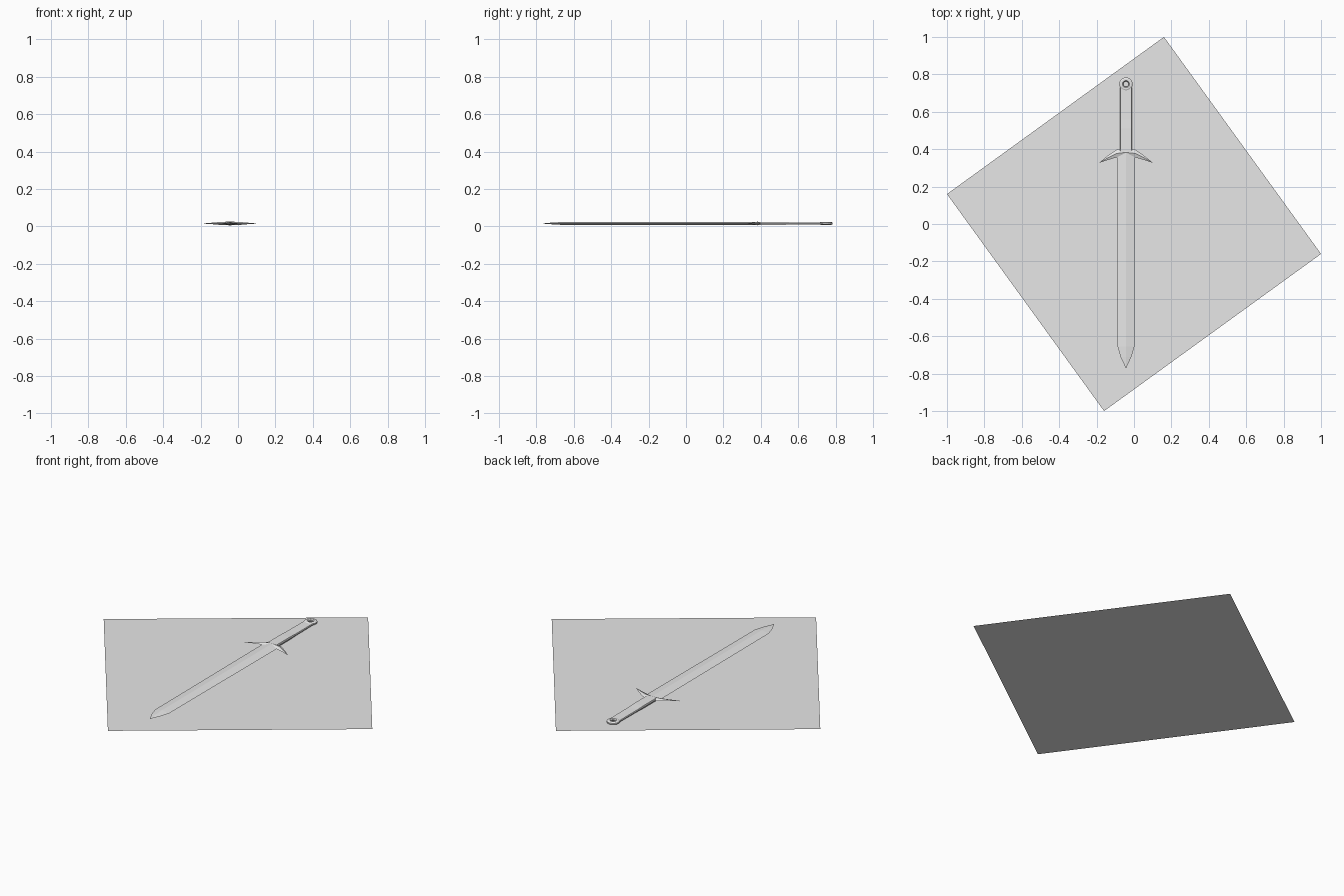
import bpy, bmesh, math

if "Cube" in bpy.data.objects:
    bpy.data.objects.remove(bpy.data.objects["Cube"])

AXIS_X, MID_Z = -0.043, 0.0155

grey = bpy.data.materials.new("light grey")
grey.diffuse_color = (0.8, 0.8, 0.8, 1)
grey.use_nodes = True
grey.node_tree.nodes["Principled BSDF"].inputs["Base Color"].default_value = grey.diffuse_color


def finish(name, bm):
    bmesh.ops.remove_doubles(bm, verts=bm.verts, dist=1e-5)
    bmesh.ops.recalc_face_normals(bm, faces=bm.faces)
    me = bpy.data.meshes.new(name)
    bm.to_mesh(me)
    bm.free()
    me.materials.append(grey)
    ob = bpy.data.objects.new(name, me)
    bpy.context.collection.objects.link(ob)
    return ob


def loft(bm, rings, caps=True, closed=False):
    """Skin a list of point rings with quads."""
    vr = [[bm.verts.new(p) for p in r] for r in rings]
    n = len(vr[0])
    pairs = list(zip(vr, vr[1:])) + ([(vr[-1], vr[0])] if closed else [])
    for a, b in pairs:
        for i in range(n):
            j = (i + 1) % n
            bm.faces.new((a[i], a[j], b[j], b[i]))
    if caps:
        bm.faces.new(vr[0])
        bm.faces.new(vr[-1])


# Ground sheet: flat square, turned on the floor
bm = bmesh.new()
corners = [(0.16, 1), (-1, 0.16), (-0.16, -1), (1, -0.16)]
bm.faces.new([bm.verts.new((x, y, 0)) for x, y in corners])
ground = finish("ground_sheet", bm)
if ground.data.polygons[0].normal.z < 0:
    ground.data.flip_normals()

# Blade: diamond section with a central ridge, tapering to the tip
bm = bmesh.new()
stations = [(0.38, 0.049, 0.009), (-0.655, 0.045, 0.008),
            (-0.71, 0.029, 0.005), (-0.77, 0.001, 0.0005)]
loft(bm, [[(AXIS_X + w, y, MID_Z), (AXIS_X, y, MID_Z + h),
           (AXIS_X - w, y, MID_Z), (AXIS_X, y, MID_Z - h)]
          for y, w, h in stations])
finish("blade", bm)

# Guard: two arms swept towards the blade, thinning to points
bm = bmesh.new()
arm = [(0, 0.383, 0.025, 0.010), (0.05, 0.377, 0.021, 0.008),
       (0.095, 0.355, 0.012, 0.004), (0.142, 0.328, 0.001, 0.0008)]
full = [(-d, y, w, h) for d, y, w, h in reversed(arm[1:])] + arm
loft(bm, [[(AXIS_X + d, y + w, MID_Z), (AXIS_X + d, y, MID_Z + h),
           (AXIS_X + d, y - w, MID_Z), (AXIS_X + d, y, MID_Z - h)]
          for d, y, w, h in full])
finish("guard", bm)

# Grip: flat bar with bevelled sides, slimmer towards the pommel
bm = bmesh.new()
bar = [(0.385, 0.032, 0.008), (0.51, 0.032, 0.008),
       (0.56, 0.032, 0.006), (0.73, 0.031, 0.005)]
loft(bm, [[(AXIS_X + sx * w * k, y, MID_Z + sz * h)
           for sx, sz, k in ((1, 0, 1), (1, 1, .92), (-1, 1, .92),
                             (-1, 0, 1), (-1, -1, .92), (1, -1, .92))]
          for y, w, h in bar])
finish("grip", bm)

# Pommel: bevelled disc with a central hole
bm = bmesh.new()
section = [(0.036, -0.004), (0.036, 0.004), (0.028, 0.008),
           (0.019, 0.008), (0.014, 0.003), (0.014, -0.003),
           (0.019, -0.008), (0.028, -0.008)]
N = 20
loft(bm, [[(AXIS_X + r * math.cos(math.tau * i / N),
            0.748 + r * math.sin(math.tau * i / N), MID_Z + z)
           for r, z in section] for i in range(N)], caps=False, closed=True)
finish("pommel", bm)
